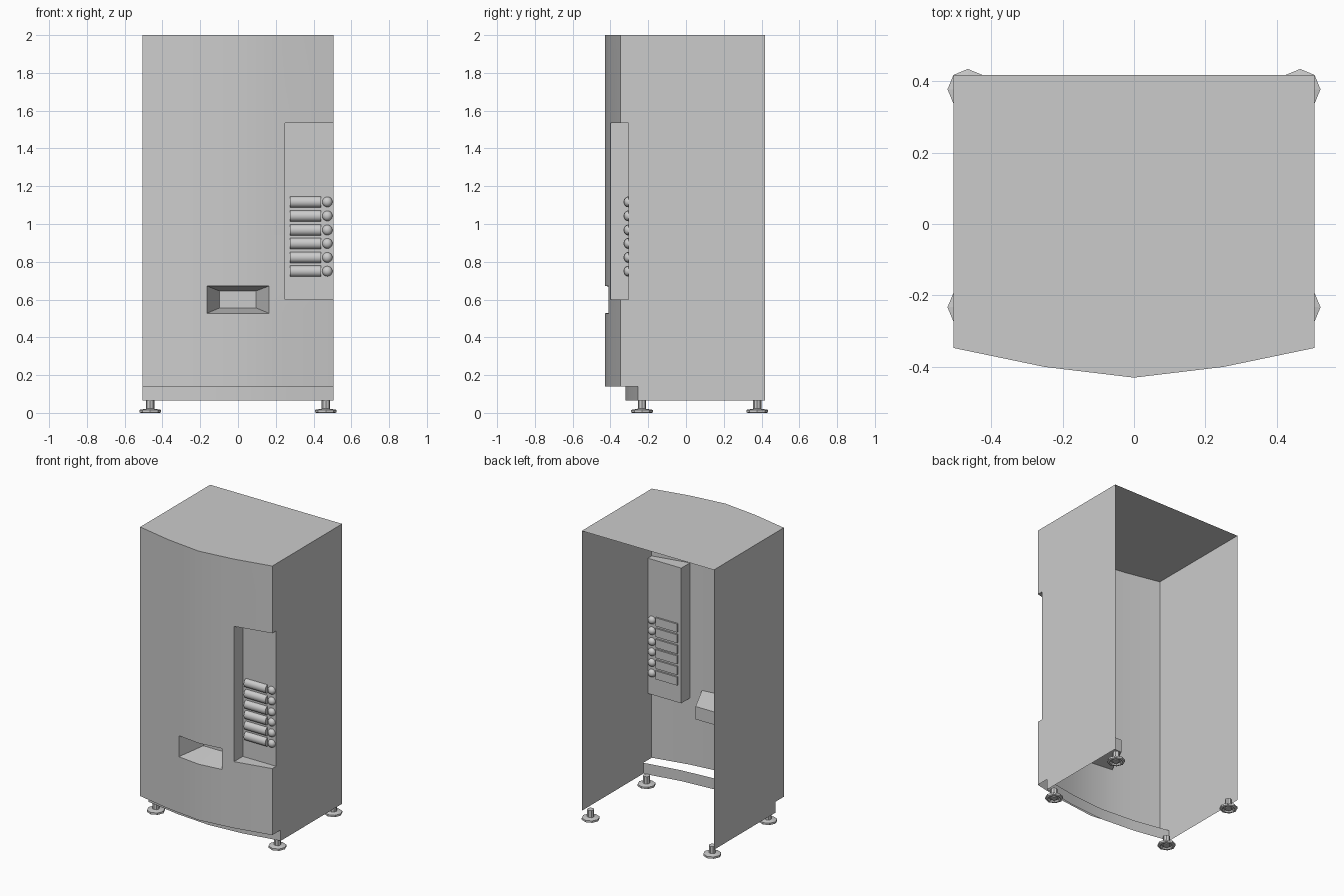
import bpy, bmesh, math
from mathutils import Matrix

if "Cube" in bpy.data.objects:
    bpy.data.objects.remove(bpy.data.objects["Cube"])

W, BACK, TOP = 0.505, 0.417, 2.0       # half width, rear edge, height
LOW, HEM = 0.065, 0.14                 # bottom of sides, bottom of front
RX, RY, RZ0, RZ1 = 0.25, -0.305, 0.60, 1.535   # control recess
FRONT = [(0, -0.43), (0.25, -0.40), (W, -0.347)]
KICK = [(0, -0.32), (0.25, -0.30), (W, -0.255)]


def make(name, verts, faces, smooth=False):
    me = bpy.data.meshes.new(name)
    me.from_pydata(verts, [], faces)
    ob = bpy.data.objects.new(name, me)
    bpy.context.collection.objects.link(ob)
    if smooth:
        bpy.ops.object.select_all(action='DESELECT')
        ob.select_set(True)
        bpy.context.view_layer.objects.active = ob
        bpy.ops.object.shade_smooth_by_angle(angle=math.radians(35))
    return ob


def depth(x, curve):
    """y of the bowed front at x"""
    x = abs(x)
    for (xa, ya), (xb, yb) in zip(curve, curve[1:]):
        if x <= xb + 1e-6:
            return ya + (yb - ya) * (x - xa) / (xb - xa)


def bowed_sheet(name, xs, zs, curve, holes=()):
    verts = [(x, depth(x, curve), z) for z in zs for x in xs]
    n, faces = len(xs), []
    for j in range(len(zs) - 1):
        for i in range(n - 1):
            cx, cz = (xs[i] + xs[i + 1]) / 2, (zs[j] + zs[j + 1]) / 2
            if any(a < cx < b and c < cz < d for a, b, c, d in holes):
                continue
            k = j * n + i
            faces.append((k, k + 1, k + n + 1, k + n))
    return make(name, verts, faces, True)


# Bowed front with openings, and the set-back kick plate
CX, CZ0, CZ1 = 0.165, 0.527, 0.672
bowed_sheet("front_panel", [-W, -0.25, -CX, 0, CX, RX, W],
            [HEM, CZ0, RZ0, CZ1, RZ1, TOP], FRONT,
            [(-CX, CX, CZ0, CZ1), (RX, W, RZ0, RZ1)])
bowed_sheet("kick_plate", [-W, -0.25, 0, 0.25, W], [LOW, HEM], KICK)

# Sides (the right one is notched by the recess) and the top
fy, ky = FRONT[-1][1], KICK[-1][1]
side = [(ky, LOW), (BACK, LOW), (BACK, TOP), (fy, TOP)]
toe = [(fy, HEM), (ky, HEM)]
notch = [(fy, RZ1), (RY, RZ1), (RY, RZ0), (fy, RZ0)]
for name, x, prof in (("left_side", -W, (side + toe)[::-1]),
                      ("right_side", W, side + notch + toe)):
    make(name, [(x, y, z) for y, z in prof], [range(len(prof))])
lid = [(x, depth(x, FRONT), TOP) for x in (-W, -0.25, 0, 0.25, W)]
make("top_panel", lid + [(W, BACK, TOP), (-W, BACK, TOP)], [range(7)])

# Control recess: floor, ceiling, inner wall and back
rim = [(RX, depth(RX, FRONT)), (W, fy), (W, RY), (RX, RY)]
make("control_recess", [(x, y, z) for z in (RZ0, RZ1) for x, y in rim],
     [(0, 1, 2, 3), (7, 6, 5, 4), (3, 7, 4, 0), (2, 6, 7, 3)])

# Tapered delivery chute
cy = depth(CX, FRONT)
outer = [(-CX, cy, CZ0), (0, -0.43, CZ0), (CX, cy, CZ0),
         (CX, cy, CZ1), (0, -0.43, CZ1), (-CX, cy, CZ1)]
inner = [(x, -0.24, z) for x, z in
         ((-0.097, 0.556), (0, 0.556), (0.095, 0.556),
          (0.095, 0.645), (0, 0.645), (-0.097, 0.645))]
make("delivery_chute", outer + inner,
     [(i, (i + 1) % 6, (i + 1) % 6 + 6, i + 6) for i in range(6)]
     + [(6, 7, 8, 9, 10, 11)])

# Rows of rounded selection bars with a round button beside each
arc = [(RY - 0.026 * math.sin(math.pi * i / 8), 0.029 * math.cos(math.pi * i / 8))
       for i in range(9)]
bar = arc + [(RY + 0.012, -0.029), (RY + 0.012, 0.029)]
n = len(bar)
for r, z in enumerate((1.117, 1.043, 0.968, 0.897, 0.823, 0.750)):
    make(f"selection_bar_{r + 1}",
         [(x, y, z + dz) for x in (0.275, 0.44) for y, dz in bar],
         [(i, i + n, (i + 1) % n + n, (i + 1) % n) for i in range(n)]
         + [tuple(range(n)), tuple(range(2 * n - 1, n - 1, -1))], True)
    bpy.ops.mesh.primitive_uv_sphere_add(segments=16, ring_count=10, radius=0.027,
                                         location=(0.473, RY, z))
    ob = bpy.context.object
    ob.name = f"round_button_{r + 1}"
    ob.scale.y = 0.9
    bpy.ops.object.shade_smooth()

# Eight-sided levelling feet, lathed, hollow underneath
foot = [(0.022, 0.072), (0.022, 0.022), (0.057, 0.016), (0.057, 0.003),
        (0.050, 0.0), (0.042, 0.0), (0.034, 0.010), (0.022, 0.010), (0.022, 0.003)]
S, m = 8, len(foot)
for sx in (-1, 1):
    for fname, y in (("front", -0.233), ("rear", 0.377)):
        verts = [(sx * 0.465 + r * math.cos(math.tau * k / S),
                  y + r * math.sin(math.tau * k / S), z)
                 for r, z in foot for k in range(S)]
        faces = [(j * S + k, (j + 1) * S + k, (j + 1) * S + (k + 1) % S,
                  j * S + (k + 1) % S) for j in range(m - 1) for k in range(S)]
        faces += [tuple(range(S)), tuple(range(m * S - 1, (m - 1) * S - 1, -1))]
        make(f"{fname}_{'left' if sx < 0 else 'right'}_foot", verts, faces)
